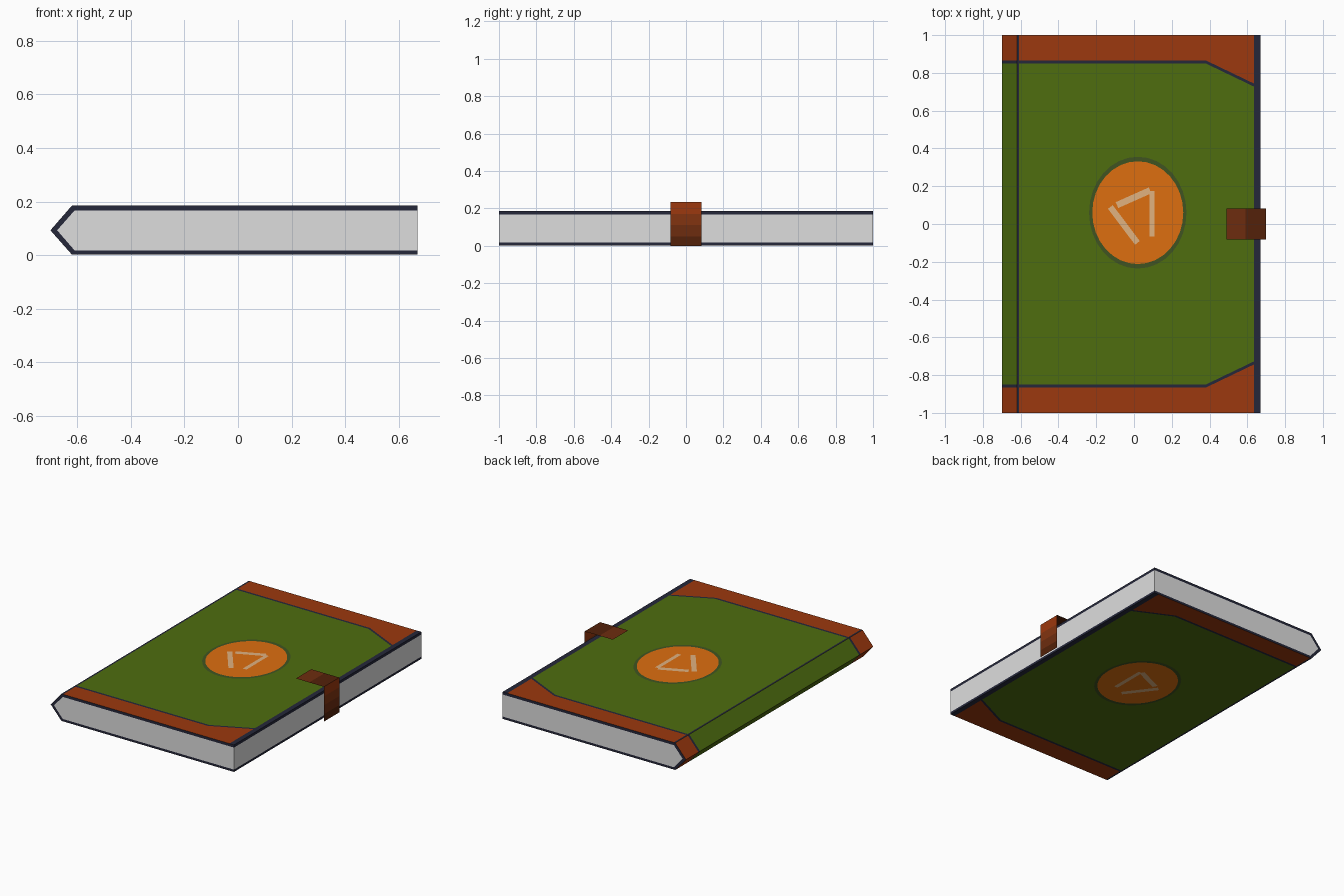
import bpy, bmesh, math
from mathutils import Vector

if "Cube" in bpy.data.objects:
    bpy.data.objects.remove(bpy.data.objects["Cube"])


def lin(c):
    c /= 255
    return c / 12.92 if c <= 0.04045 else ((c + 0.055) / 1.055) ** 2.4


def mat(name, r, g, b):
    m = bpy.data.materials.new(name)
    m.diffuse_color = (lin(r), lin(g), lin(b), 1)
    m.use_nodes = True
    m.node_tree.nodes["Principled BSDF"].inputs["Base Color"].default_value = m.diffuse_color
    return m


GREEN = mat("cover green", 78, 109, 15)
BROWN = mat("leather brown", 156, 56, 14)
NAVY = mat("dark navy", 37, 39, 58)
PAPER = mat("paper white", 222, 222, 222)
RING = mat("ring green", 64, 84, 33)
ORANGE = mat("emblem orange", 222, 111, 16)
TAN = mat("stroke tan", 225, 178, 128)
STRAP1 = mat("strap brown", 130, 52, 16)
STRAP2 = mat("strap deep brown", 109, 44, 15)
STRAP3 = mat("strap dark brown", 83, 33, 9)


def finish(bm, name, mats):
    me = bpy.data.meshes.new(name)
    bm.to_mesh(me)
    bm.free()
    for m in mats:
        me.materials.append(m)
    ob = bpy.data.objects.new(name, me)
    bpy.context.collection.objects.link(ob)
    return ob


Z0, Z1, ZM = 0.0024, 0.185, 0.093
outer = [(.67, Z0), (-.62, Z0), (-.70, ZM), (-.62, Z1), (.67, Z1)]
inner = [(.67, .018), (-.61, .018), (-.675, ZM), (-.61, .167), (.67, .167)]


def loop(bm, pts, y):
    return [bm.verts.new((x, y, z)) for x, z in pts]


# page block, flush with the cover edges
bm = bmesh.new()
a, b = loop(bm, inner, -1), loop(bm, inner, 1)
bm.faces.new(a)
bm.faces.new(b)
for i in range(5):
    j = (i + 1) % 5
    bm.faces.new((a[i], a[j], b[j], b[i]))
bmesh.ops.recalc_face_normals(bm, faces=bm.faces)
finish(bm, "pages", [PAPER])

# wrap-around cover with pointed spine
bm = bmesh.new()
oa, ob_ = loop(bm, outer, -1), loop(bm, outer, 1)
ia, ib = loop(bm, inner, -1), loop(bm, inner, 1)
for i in range(4):
    j = i + 1
    bm.faces.new((oa[i], ob_[i], ob_[j], oa[j]))
    bm.faces.new((oa[i], oa[j], ia[j], ia[i]))
    bm.faces.new((ob_[j], ob_[i], ib[i], ib[j]))
bm.faces.new((oa[0], ia[0], ib[0], ob_[0]))
bm.faces.new((oa[4], ob_[4], ib[4], ia[4]))
bmesh.ops.recalc_face_normals(bm, faces=bm.faces)

# cut the painted borders into the cover
EDGE, DIAG, LINE, SLOPE = .85, .38, .016, .48
cuts = [((.636, 0, 0), (1, 0, 0)), ((-.608, 0, 0), (1, 0, 0))]
for s in (-1, 1):
    for w in (0, LINE):
        cuts.append(((0, s * (EDGE + w), 0), (0, 1, 0)))
        cuts.append(((DIAG, s * (EDGE + w), 0), (SLOPE, s, 0)))
for co, no in cuts:
    bmesh.ops.bisect_plane(bm, geom=bm.verts[:] + bm.edges[:] + bm.faces[:],
                           dist=1e-5, plane_co=co, plane_no=no)
for f in bm.faces:
    c, n = f.calc_center_median(), f.normal
    limit = min(EDGE, EDGE - SLOPE * (c.x - DIAG))
    if abs(n.y) > .9 or n.x > .9 or c.x > .636 or -.62 < c.x < -.608:
        f.material_index = 2
    elif abs(c.y) > limit + LINE:
        f.material_index = 1
    elif abs(c.y) > limit:
        f.material_index = 2
finish(bm, "cover", [GREEN, BROWN, NAVY])


# oval emblem with three strokes, on both covers
def emblem(side, z, up):
    cx, cy, n = .02, .06, 32
    bm = bmesh.new()
    rings = []
    for rx, ry in ((.258, .296), (.241, .272)):
        rings.append([bm.verts.new((cx + rx * math.cos(t), cy + ry * math.sin(t), z + up * .0008))
                      for t in (2 * math.pi * k / n for k in range(n))])
    o, i = rings
    for k in range(n):
        j = (k + 1) % n
        bm.faces.new((o[k], o[j], i[j], i[k]))
    bm.faces.new(i).material_index = 1
    if up < 0:
        bmesh.ops.reverse_faces(bm, faces=bm.faces)
    finish(bm, side + "_emblem", [RING, ORANGE])

    bm = bmesh.new()
    strokes = [((-.09, .10), (.085, .178), .034), ((.095, .175), (.095, -.065), .027),
               ((-.125, .09), (.018, -.10), .032)]
    for k, (p, q, w) in enumerate(strokes):
        p, q = Vector(p), Vector(q)
        d = (q - p).normalized() * w / 2
        s = Vector((-d.y, d.x))
        h = z + up * (.0014 + .0003 * k)
        bm.faces.new([bm.verts.new((v.x, v.y, h)) for v in (p - s, q - s, q + s, p + s)])
    if up < 0:
        bmesh.ops.reverse_faces(bm, faces=bm.faces)
    finish(bm, side + "_emblem_strokes", [TAN])


emblem("front_cover", Z1, 1)
emblem("back_cover", Z0, -1)

# thin clasp strap: up the fore edge, then folded over the cover
bm = bmesh.new()
path = [(.70, 0), (.70, .05), (.70, .11), (.70, .17), (.70, .235), (.59, .235), (.49, .235)]
tones = [3, 2, 1, 0, 3, 2]
a, b = loop(bm, path, -.082), loop(bm, path, .082)
for i, t in enumerate(tones):
    bm.faces.new((a[i], b[i], b[i + 1], a[i + 1])).material_index = t
finish(bm, "clasp_strap", [BROWN, STRAP1, STRAP2, STRAP3])
